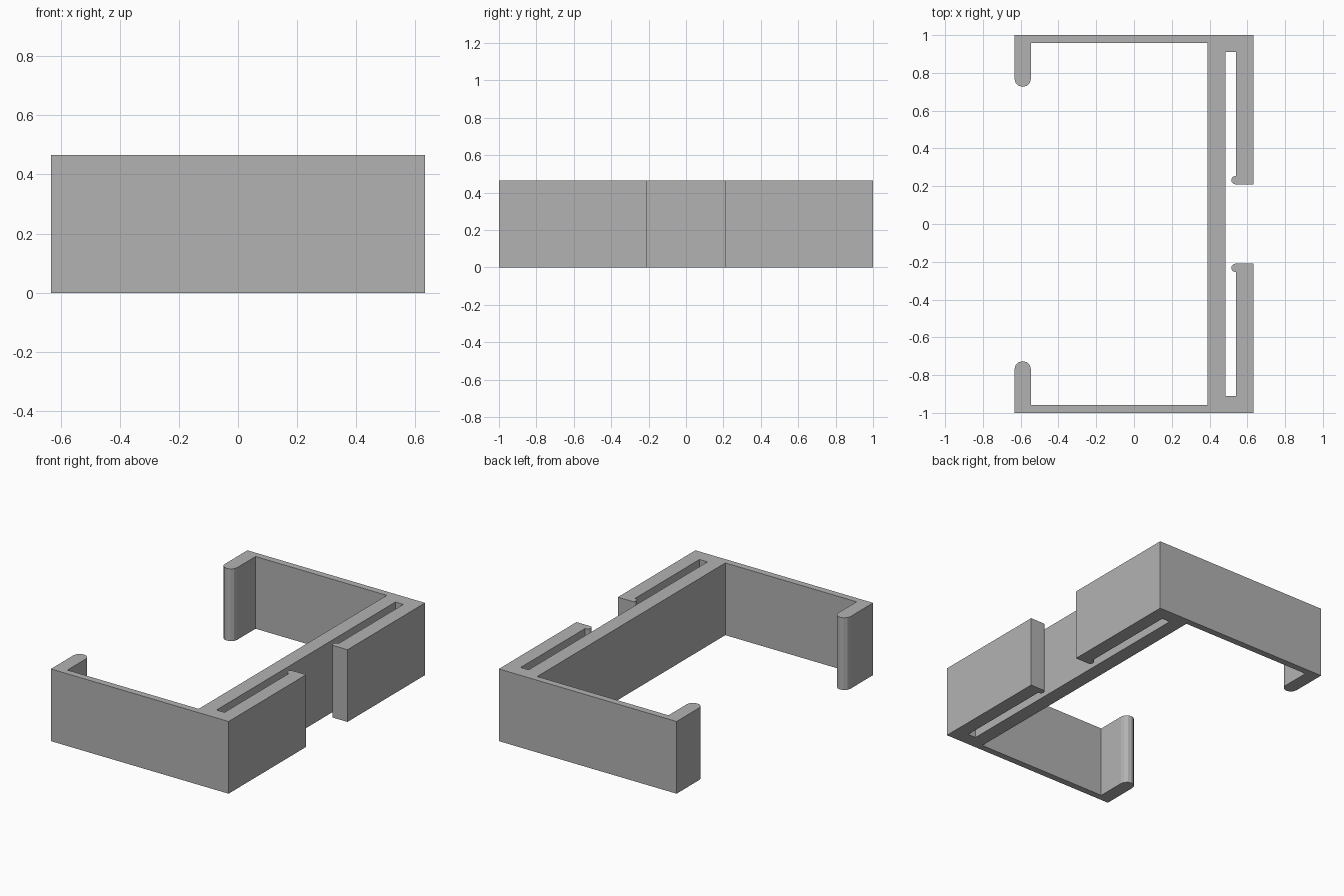
import bpy
import bmesh
from math import cos, sin, radians

cube = bpy.data.objects.get("Cube")
if cube:
    bpy.data.objects.remove(cube, do_unlink=True)

HEIGHT = 0.465

grey = bpy.data.materials.new("plain grey")
grey.use_nodes = True
colour = (0.448, 0.448, 0.448, 1)
grey.diffuse_color = colour
grey.node_tree.nodes["Principled BSDF"].inputs["Base Color"].default_value = colour


def arc(cx, cy, r, start, end, steps=6):
    """Points along a rounded tip, angles in degrees."""
    angles = [radians(start + (end - start) * i / steps) for i in range(steps + 1)]
    return [(cx + r * cos(a), cy + r * sin(a)) for a in angles]


# Back half of the outline, from the inner face of the spine round to its slot
half = [(0.39, 0.957), (-0.545, 0.957)]
half += arc(-0.589, 0.77, 0.044, 0, -180)        # rounded hook tip
half += [(-0.633, 1), (0.633, 1), (0.633, 0.21)]  # outer wall and clip arm
half += arc(0.537, 0.232, 0.022, 270, 90)        # small bead on the clip arm
half += [(0.541, 0.254), (0.541, 0.91), (0.484, 0.91)]  # slot beside the spine

# Mirror to the front half and extrude as one solid
outline = half + [(x, -y) for x, y in reversed(half)]
bm = bmesh.new()
base = bm.faces.new([bm.verts.new((x, y, 0)) for x, y in outline])
result = bmesh.ops.extrude_face_region(bm, geom=[base], use_keep_orig=True)
top = [v for v in result["geom"] if isinstance(v, bmesh.types.BMVert)]
bmesh.ops.translate(bm, verts=top, vec=(0, 0, HEIGHT))
bmesh.ops.recalc_face_normals(bm, faces=bm.faces)

mesh = bpy.data.meshes.new("clip_bracket")
bm.to_mesh(mesh)
bm.free()
mesh.materials.append(grey)
bracket = bpy.data.objects.new("clip_bracket", mesh)
bpy.context.collection.objects.link(bracket)
